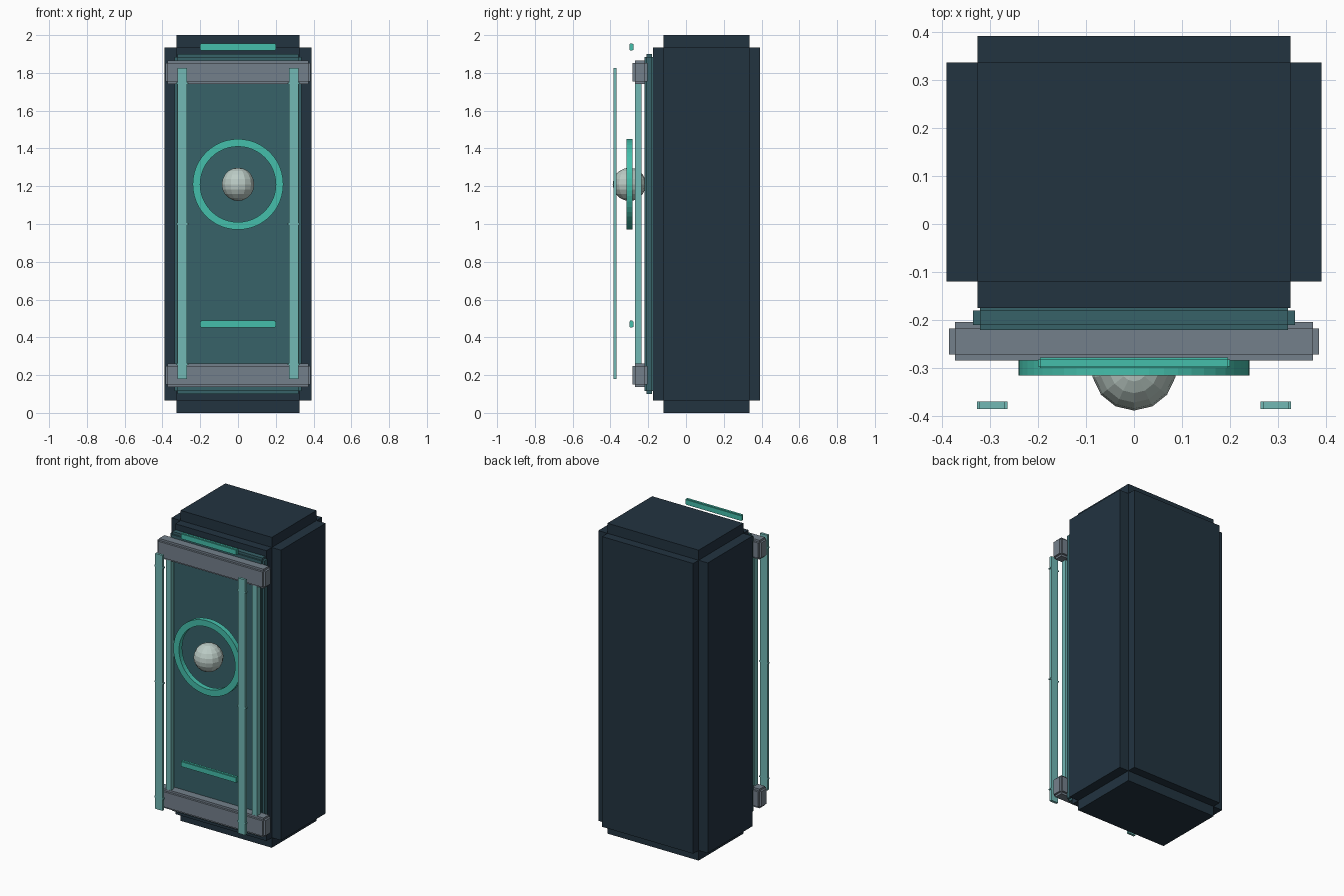
import bpy, bmesh, math
from mathutils import Matrix, Vector

cube = bpy.data.objects.get("Cube")
if cube:
    bpy.data.objects.remove(cube)


def material(name, rgb):
    m = bpy.data.materials.new(name)
    m.use_nodes = True
    m.diffuse_color = (*rgb, 1)
    m.node_tree.nodes["Principled BSDF"].inputs["Base Color"].default_value = (*rgb, 1)
    return m


navy = material("dark navy", (0.016, 0.033, 0.051))
teal = material("deep teal", (0.039, 0.122, 0.141))
steel = material("steel grey", (0.175, 0.216, 0.26))
aqua = material("pale aqua", (0.168, 0.479, 0.462))
green = material("bright sea green", (0.06, 0.52, 0.41))
pearl = material("pearl", (0.5, 0.6, 0.56))


def finish(bm, name, mat):
    bmesh.ops.recalc_face_normals(bm, faces=bm.faces)
    me = bpy.data.meshes.new(name)
    bm.to_mesh(me)
    bm.free()
    me.materials.append(mat)
    ob = bpy.data.objects.new(name, me)
    bpy.context.collection.objects.link(ob)
    return ob


def add_box(bm, centre, size):
    bmesh.ops.create_cube(bm, size=1, matrix=Matrix.Translation(centre) @ Matrix.Diagonal((*size, 1)))


def box(name, centre, size, mat):
    bm = bmesh.new()
    add_box(bm, centre, size)
    return finish(bm, name, mat)


def stepped_box(name, centre, size, step, mat):
    """Three crossing boxes, each full size along one axis, giving notched edges."""
    bm = bmesh.new()
    for axis in range(3):
        s = Vector(size) - Vector((step, step, step)) * 2
        s[axis] = size[axis]
        add_box(bm, centre, s)
    return finish(bm, name, mat)


# Cabinet body: one full-height core plus side and front/back slabs
bm = bmesh.new()
for size in ((0.65, 0.455, 2.0), (0.78, 0.455, 1.87), (0.65, 0.565, 1.87)):
    add_box(bm, (0, 0.108, 1), size)
finish(bm, "cabinet_body", navy)

# Front door panel, with a shallow stepped rim
bm = bmesh.new()
add_box(bm, (0, -0.195, 1), (0.67, 0.03, 1.77))
add_box(bm, (0, -0.197, 1), (0.64, 0.046, 1.77))
add_box(bm, (0, -0.195, 1), (0.64, 0.03, 1.8))
finish(bm, "door_panel", teal)

# Cross bars at the top and bottom of the door
for name, z in (("top_bar", 1.803), ("bottom_bar", 0.2)):
    stepped_box(name, (0, -0.244, z), (0.77, 0.08, 0.124), 0.013, steel)

# Inner and outer vertical rails with small joint collars
for side, label in ((-1, "right"), (1, "left")):
    box(label + "_inner_rail", (side * 0.307, -0.253, 1), (0.034, 0.034, 1.5), aqua)
    box(label + "_outer_rail", (side * 0.295, -0.377, 1.003), (0.052, 0.016, 1.645), aqua)
    for i, z in enumerate((0.257, 1.0, 1.745)):
        box(f"{label}_rail_collar_{i + 1}", (side * 0.295, -0.377, z), (0.064, 0.016, 0.008), aqua)

# Light strips
for name, z in (("top_light_strip", 1.937), ("bottom_light_strip", 0.47)):
    stepped_box(name, (0, -0.289, z), (0.4, 0.022, 0.038), 0.004, green)

# Round ring: a rectangular section spun around the front axis
bm = bmesh.new()
section = [bm.verts.new((r, y, 1.21)) for r, y in
           ((0.2, -0.315), (0.24, -0.315), (0.24, -0.283), (0.2, -0.283))]
edges = [bm.edges.new((section[i], section[(i + 1) % 4])) for i in range(4)]
bmesh.ops.spin(bm, geom=section + edges, cent=(0, 0, 1.21), axis=(0, 1, 0),
               angle=math.tau, steps=48)
bmesh.ops.remove_doubles(bm, verts=bm.verts, dist=0.0001)
finish(bm, "dial_ring", green)

# Faceted knob in the middle of the ring
bm = bmesh.new()
bmesh.ops.create_uvsphere(bm, u_segments=14, v_segments=10, radius=0.088,
                          matrix=Matrix.Translation((0, -0.3, 1.21)))
finish(bm, "dial_knob", pearl)
